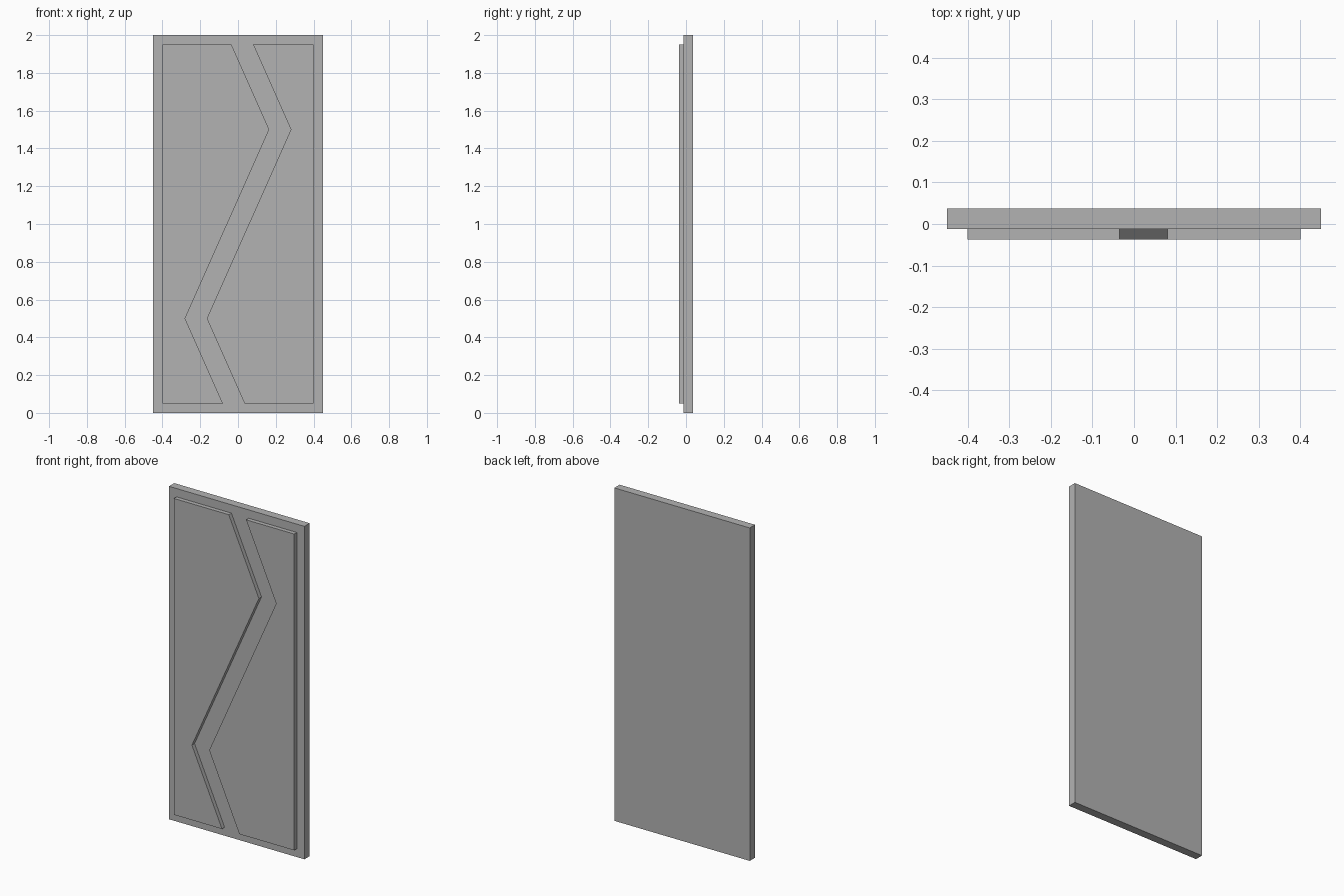
import bpy
import bmesh

default = bpy.data.objects.get("Cube")
if default:
    bpy.data.objects.remove(default, do_unlink=True)

grey = bpy.data.materials.new("plain grey")
grey.use_nodes = True
colour = (0.45, 0.45, 0.45, 1)
grey.diffuse_color = colour
grey.node_tree.nodes["Principled BSDF"].inputs["Base Color"].default_value = colour


def extrude_profile(name, profile, front, back):
    """Make a flat-sided solid from an (x, z) outline, running from front to back in y."""
    bm = bmesh.new()
    face = bm.faces.new([bm.verts.new((x, front, z)) for x, z in profile])
    result = bmesh.ops.extrude_face_region(bm, geom=[face])
    moved = [v for v in result["geom"] if isinstance(v, bmesh.types.BMVert)]
    bmesh.ops.translate(bm, verts=moved, vec=(0, back - front, 0))
    bmesh.ops.recalc_face_normals(bm, faces=bm.faces)
    mesh = bpy.data.meshes.new(name)
    bm.to_mesh(mesh)
    bm.free()
    mesh.materials.append(grey)
    obj = bpy.data.objects.new(name, mesh)
    bpy.context.collection.objects.link(obj)
    return obj


HEIGHT, HALF_WIDTH = 2.0, 0.45
FRONT, SLAB_FRONT, BACK = -0.0375, -0.0125, 0.0375

# Door slab
slab = [(-HALF_WIDTH, 0), (HALF_WIDTH, 0), (HALF_WIDTH, HEIGHT), (-HALF_WIDTH, HEIGHT)]
extrude_profile("door_slab", slab, SLAB_FRONT, BACK)

# Raised panels either side of the zigzag channel, one the half-turn of the other
panel = [(-0.4, 0.05), (-0.08, 0.05), (-0.28, 0.5), (0.165, 1.5), (-0.035, 1.95), (-0.4, 1.95)]
turned = [(-x, HEIGHT - z) for x, z in panel]
extrude_profile("right_raised_panel", panel, FRONT, SLAB_FRONT)
extrude_profile("left_raised_panel", turned, FRONT, SLAB_FRONT)
